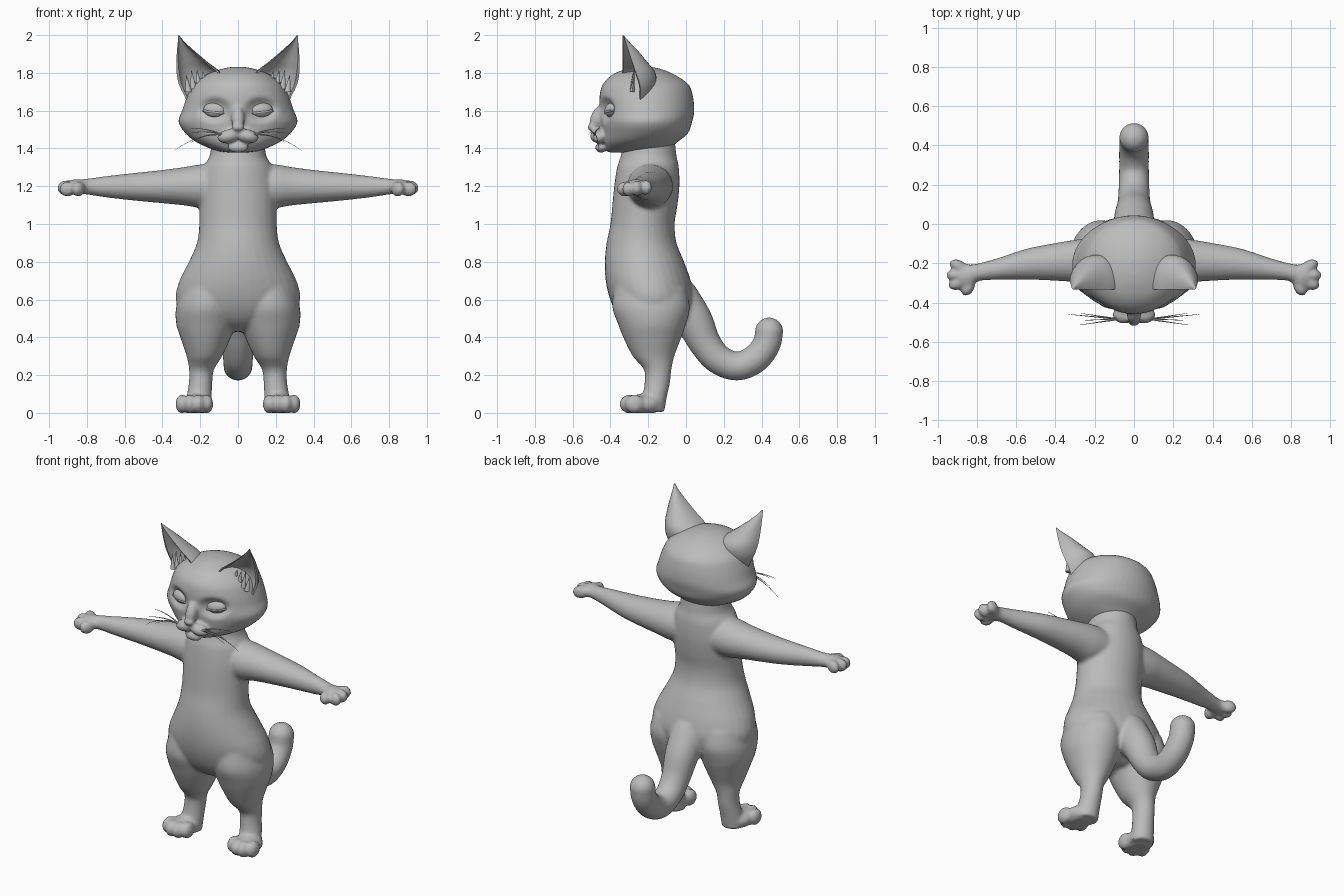
import bpy, bmesh, math
from mathutils import Vector, Matrix

if "Cube" in bpy.data.objects:
    bpy.data.objects.remove(bpy.data.objects["Cube"])

grey = bpy.data.materials.new("soft grey")
grey.diffuse_color = (0.5, 0.5, 0.5, 1)
grey.use_nodes = True
grey.node_tree.nodes["Principled BSDF"].inputs["Base Color"].default_value = grey.diffuse_color


def smooth_rows(rows, n=5):
    """Catmull-Rom interpolation of rows of numbers."""
    rows = [Vector(r) for r in rows]
    out = []
    for i in range(len(rows) - 1):
        p0, p1, p2 = rows[max(i - 1, 0)], rows[i], rows[i + 1]
        p3 = rows[min(i + 2, len(rows) - 1)]
        for k in range(n):
            t = k / n
            out.append(0.5 * (2 * p1 + (p2 - p0) * t + (2 * p0 - 5 * p1 + 4 * p2 - p3) * t * t
                              + (3 * p1 - p0 - 3 * p2 + p3) * t ** 3))
    return out + [rows[-1]]


def loft(bm, rings):
    vs = [[bm.verts.new(p) for p in r] for r in rings]
    n = len(vs[0])
    for a, b in zip(vs, vs[1:]):
        for i in range(n):
            bm.faces.new((a[i], a[(i + 1) % n], b[(i + 1) % n], b[i]))
    bm.faces.new(vs[0][::-1])
    bm.faces.new(vs[-1])


def ring(c, u, v, n=32):
    c, u, v = Vector(c), Vector(u), Vector(v)
    return [c + u * math.cos(2 * math.pi * i / n) + v * math.sin(2 * math.pi * i / n) for i in range(n)]


def ball(bm, c, r, rot=(0, 0, 0)):
    m = Matrix.Translation(c)
    for ang, ax in zip(rot, "XYZ"):
        m = m @ Matrix.Rotation(ang, 4, ax)
    bmesh.ops.create_uvsphere(bm, u_segments=24, v_segments=14, radius=1,
                              matrix=m @ Matrix.Diagonal((*r, 1)))


def finish(bm, name, voxel=0, smooth=3):
    bmesh.ops.recalc_face_normals(bm, faces=bm.faces)
    me = bpy.data.meshes.new(name)
    bm.to_mesh(me)
    bm.free()
    ob = bpy.data.objects.new(name, me)
    bpy.context.collection.objects.link(ob)
    bpy.ops.object.select_all(action='DESELECT')
    ob.select_set(True)
    bpy.context.view_layer.objects.active = ob
    if voxel:
        m = ob.modifiers.new("fuse", 'REMESH')
        m.mode, m.voxel_size = 'VOXEL', voxel
        bpy.ops.object.modifier_apply(modifier="fuse")
        m = ob.modifiers.new("soften", 'SMOOTH')
        m.factor, m.iterations = 0.5, smooth
        bpy.ops.object.modifier_apply(modifier="soften")
    ob.data.materials.clear()
    ob.data.materials.append(grey)
    bpy.ops.object.shade_smooth_by_angle(angle=math.radians(50))
    return ob


# torso: z, half width, front y, back y
bm = bmesh.new()
torso = [(.43, .08, -.25, -.10), (.47, .20, -.32, -.03), (.53, .30, -.37, .02), (.61, .33, -.405, .04),
         (.70, .31, -.425, .025), (.80, .26, -.43, -.01), (.90, .217, -.42, -.05), (1.0, .205, -.40, -.06),
         (1.1, .205, -.39, -.045), (1.2, .205, -.38, -.035), (1.3, .185, -.365, -.038),
         (1.36, .15, -.345, -.05), (1.45, .14, -.33, -.06)]
loft(bm, [ring((0, (f + b) / 2, z), (w, 0, 0), (0, (b - f) / 2, 0)) for z, w, f, b in smooth_rows(torso)])

# tail: y, z, radius
tail = smooth_rows([(-.05, .62, .11), (.04, .49, .10), (.10, .37, .085), (.17, .285, .079), (.27, .247, .076),
                    (.365, .285, .076), (.425, .36, .074), (.44, .43, .074)])
rings = []
for i, (y, z, r) in enumerate(tail):
    a, b = tail[max(i - 1, 0)], tail[min(i + 1, len(tail) - 1)]
    t = Vector((0, b[0] - a[0], b[1] - a[1])).normalized()
    rings.append(ring((0, y, z), (r, 0, 0), Vector((0, -t.z, t.y)) * r))
loft(bm, rings)
ball(bm, (0, .44, .43), (.075, .075, .075))

# legs: z, centre x, centre y, x radius, y radius
leg = [(.66, .16, -.19, .14, .19), (.56, .168, -.185, .16, .205), (.47, .17, -.18, .157, .18),
       (.39, .172, -.178, .13, .15), (.30, .178, -.172, .094, .11), (.23, .193, -.15, .066, .073),
       (.16, .198, -.152, .062, .067), (.09, .205, -.165, .066, .065), (.005, .21, -.18, .068, .065)]
# arms: x, centre y, centre z, y radius, z radius
arm = [(.10, -.19, 1.20, .12, .115), (.20, -.19, 1.20, .12, .115), (.28, -.188, 1.20, .11, .102),
       (.40, -.193, 1.198, .096, .088), (.55, -.205, 1.197, .078, .073), (.70, -.23, 1.197, .054, .056),
       (.79, -.245, 1.198, .045, .043), (.85, -.26, 1.197, .05, .038)]
for s in (-1, 1):
    loft(bm, [ring((s * x, y, z), (rx, 0, 0), (0, ry, 0)) for z, x, y, rx, ry in smooth_rows(leg)])
    loft(bm, [ring((s * x, y, z), (0, ry, 0), (0, 0, rz)) for x, y, z, ry, rz in smooth_rows(arm)])
    # foot and toes
    ball(bm, (s * .225, -.225, .045), (.085, .10, .055))
    for x, y in ((.165, -.275), (.208, -.30), (.255, -.30), (.297, -.272)):
        ball(bm, (s * x, y, .047), (.034, .052, .05))
    # hand and fingers
    ball(bm, (s * .855, -.265, 1.197), (.06, .062, .04))
    for x, y, z, a in ((.845, -.325, 1.185, -1.0), (.902, -.305, 1.185, -.3), (.912, -.26, 1.19, 0), (.897, -.212, 1.193, .4)):
        ball(bm, (s * x, y, z), (.045, .03, .04), (0, 0, s * a))
body = finish(bm, "body", .012, 2)
for v in body.data.vertices:
    v.co.z = max(v.co.z, 0)

# head: z, half width, front y, back y
bm = bmesh.new()
head = [(1.378, .05, -.40, -.15), (1.39, .12, -.425, -.10), (1.43, .215, -.44, -.05), (1.48, .278, -.445, .01),
        (1.54, .315, -.45, .032), (1.60, .296, -.457, .044), (1.68, .268, -.457, .036), (1.74, .235, -.44, .012),
        (1.79, .17, -.39, -.06), (1.82, .09, -.32, -.13), (1.832, .03, -.26, -.19)]
loft(bm, [ring((0, (f + b) / 2, z), (w, 0, 0), (0, (b - f) / 2, 0), 48) for z, w, f, b in smooth_rows(head)])
# muzzle, nose and chin
ball(bm, (0, -.47, 1.56), (.035, .035, .07), (-.35, 0, 0))
ball(bm, (0, -.495, 1.512), (.032, .026, .022))
ball(bm, (0, -.45, 1.405), (.055, .03, .028))
for s in (-1, 1):
    ball(bm, (s * .048, -.462, 1.465), (.062, .045, .036), (0, s * .2, 0))
ob = finish(bm, "head", .009, 2)
# eye sockets pressed into the face
for v in ob.data.vertices:
    if v.co.y < -.3:
        d = ((abs(v.co.x) - .125) / .075) ** 2 + ((v.co.z - 1.605) / .055) ** 2
        v.co.y += .032 * math.exp(-d * d)

# closed eyes with a lid line, ears, ear tufts, whiskers
ears = [(1.62, .10, .255, -.25, .07), (1.68, .08, .285, -.24, .10), (1.74, .07, .313, -.245, .13),
        (1.80, .095, .325, -.265, .14), (1.86, .17, .326, -.285, .105), (1.92, .24, .323, -.305, .065),
        (1.97, .292, .318, -.322, .025), (1.998, .311, .317, -.33, .004)]
for s, side in ((-1, "left"), (1, "right")):
    bm = bmesh.new()
    ball(bm, (s * .125, -.396, 1.603), (.06, .033, .038), (0, -s * .12, s * .25))
    ball(bm, (s * .127, -.402, 1.592), (.064, .028, .012), (0, -s * .12, s * .25))
    finish(bm, side + "_eye")

    # ear shell: inner rim, outer rim, backward bulge
    bm = bmesh.new()
    rings = []
    for z, xi, xo, yo, d in smooth_rows(ears):
        a, b = Vector((xi, -.335, z)), Vector((xo, yo, z))
        u = (b - a) / 2
        w = Vector((-u.y, u.x, 0)).normalized()
        mid, pts = (a + b) / 2, []
        for k in range(15):
            t = math.pi * k / 14
            pts.append(mid - u * math.cos(t) + w * d * math.sin(t))
        for k in range(15):
            t = math.pi * (1 - k / 14)
            pts.append(mid - u * .88 * math.cos(t) + w * d * .62 * math.sin(t))
        rings.append([Vector((s * p.x, p.y, p.z)) for p in pts])
    loft(bm, rings)
    finish(bm, side + "_ear")

    # jagged fur inside the ear
    bm = bmesh.new()
    for x, z, h in ((.262, 1.70, .09), (.235, 1.715, .10), (.205, 1.725, .09), (.175, 1.74, .07)):
        base, tip = Vector((s * x, -.285, z)), Vector((s * (x + .012), -.275, z + h))
        loft(bm, [ring(base, (.018, 0, 0), (0, .012, 0), 8), ring(tip, (.001, 0, 0), (0, .001, 0), 8)])
    finish(bm, side + "_ear_tuft")

    bm = bmesh.new()
    for x, y, z, sag in ((.27, -.455, 1.505, .02), (.28, -.515, 1.475, .025),
                         (.335, -.46, 1.39, .045), (.25, -.49, 1.43, .03)):
        a, b = Vector((.075, -.485, 1.472)), Vector((x, y, z))
        rings = []
        for k in range(9):
            t = k / 8
            p = a.lerp(b, t) + Vector((0, 0, sag * 4 * t * (1 - t) * .6))
            r = .0035 * (1 - t) + .0008
            rings.append(ring((s * p.x, p.y, p.z), (0, r, 0), (0, 0, r), 6))
        loft(bm, rings)
    finish(bm, side + "_whiskers")
